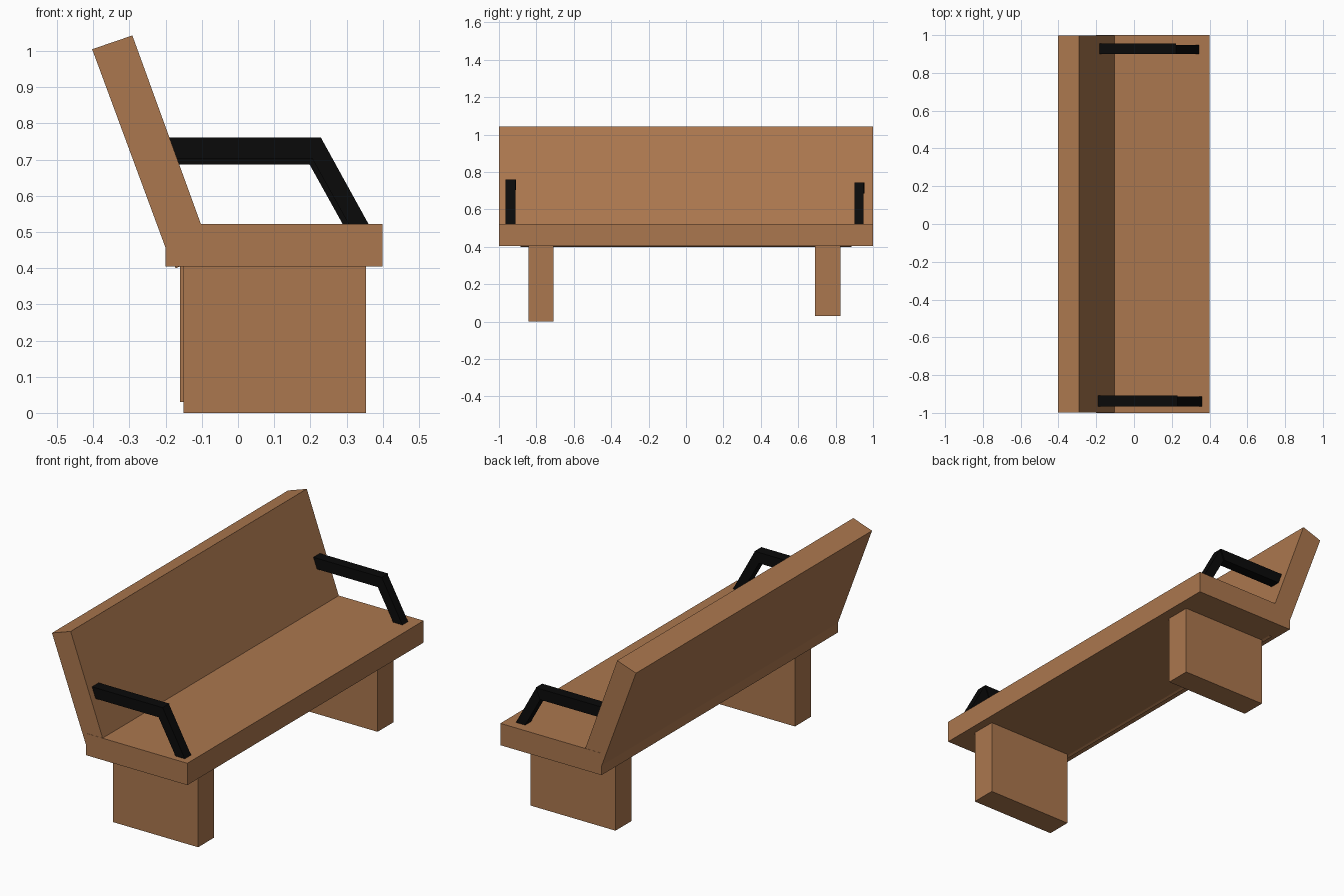
import bpy
import bmesh

if "Cube" in bpy.data.objects:
    bpy.data.objects.remove(bpy.data.objects["Cube"])


def material(name, rgb):
    m = bpy.data.materials.new(name)
    m.diffuse_color = (*rgb, 1)
    m.use_nodes = True
    m.node_tree.nodes["Principled BSDF"].inputs["Base Color"].default_value = m.diffuse_color
    return m


wood = material("brown wood", (0.41, 0.185, 0.077))
black = material("black metal", (0.003, 0.003, 0.003))


def prism(name, profile, y0, y1, mat):
    """Extrude an x-z profile from y0 to y1."""
    bm = bmesh.new()
    face = bm.faces.new([bm.verts.new((x, y0, z)) for x, z in profile])
    ext = bmesh.ops.extrude_face_region(bm, geom=[face])
    moved = [v for v in ext["geom"] if isinstance(v, bmesh.types.BMVert)]
    bmesh.ops.translate(bm, verts=moved, vec=(0, y1 - y0, 0))
    bmesh.ops.recalc_face_normals(bm, faces=bm.faces)
    mesh = bpy.data.meshes.new(name)
    bm.to_mesh(mesh)
    bm.free()
    mesh.materials.append(mat)
    obj = bpy.data.objects.new(name, mesh)
    bpy.context.collection.objects.link(obj)
    return obj


def box(name, x0, x1, y0, y1, z0, z1, mat):
    return prism(name, [(x0, z0), (x1, z0), (x1, z1), (x0, z1)], y0, y1, mat)


# Seat slab and leaning backrest, whose foot is sunk into the seat
box("seat", -0.2, 0.4, -1, 1, 0.405, 0.522, wood)
prism("backrest", [(-0.403, 1.005), (-0.292, 1.043), (-0.075, 0.446),
                   (-0.182, 0.407)], -0.999, 0.999, wood)
# Lower edge of the backrest just showing beneath the seat
prism("backrest_lower_edge", [(-0.178, 0.41), (-0.172, 0.4), (-0.145, 0.41)],
      -0.885, 0.885, wood)

# Slab legs, one slightly shorter and further back
box("left_leg", -0.15, 0.354, -0.843, -0.708, 0, 0.41, wood)
box("right_leg", -0.16, 0.344, 0.69, 0.825, 0.03, 0.41, wood)

# Armrests: a level bar with a slanted front post
for side, y0, y1, post_y0, post_y1, dx, dz in (
        ("left", -0.965, -0.908, -0.965, -0.912, 0, 0),
        ("right", 0.9, 0.955, 0.9, 0.948, -0.007, -0.017)):
    bar = [(-0.23, 0.703), (0.205, 0.703), (0.229, 0.761), (-0.23, 0.761)]
    post = [(0.205, 0.703), (0.315, 0.505), (0.37, 0.505), (0.229, 0.761)]
    for part, pts, a, b in (("bar", bar, y0, y1), ("post", post, post_y0, post_y1)):
        prism(f"{side}_armrest_{part}", [(x + dx, z + dz) for x, z in pts], a, b, black)
